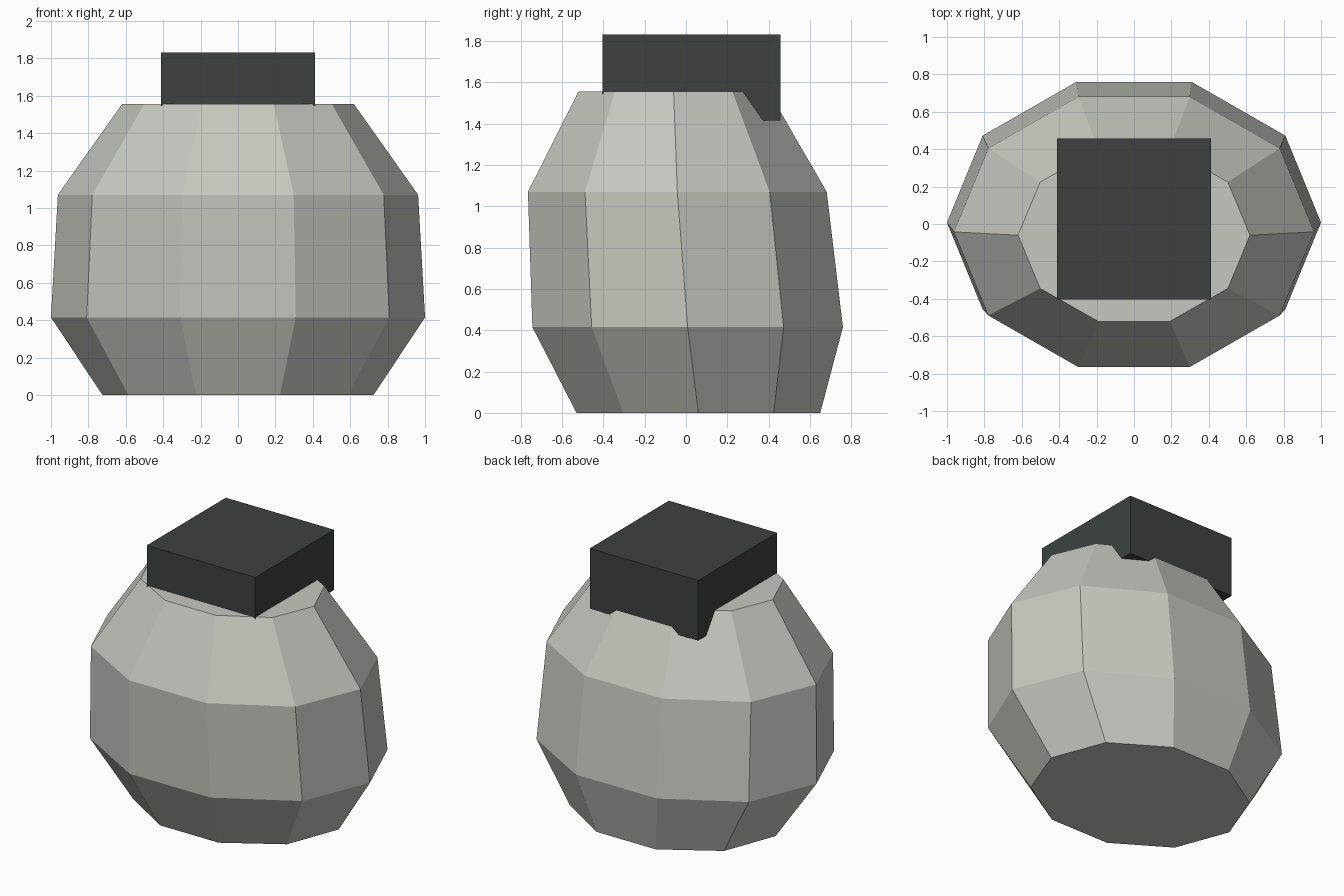
import bpy, bmesh, math

if "Cube" in bpy.data.objects:
    bpy.data.objects.remove(bpy.data.objects["Cube"])

def material(name, color):
    m = bpy.data.materials.new(name)
    m.diffuse_color = color
    m.use_nodes = True
    m.node_tree.nodes["Principled BSDF"].inputs["Base Color"].default_value = m.diffuse_color
    return m

def finish(bm, name, mat):
    bmesh.ops.recalc_face_normals(bm, faces=bm.faces)
    mesh = bpy.data.meshes.new(name)
    bm.to_mesh(mesh)
    bm.free()
    mesh.materials.append(mat)
    obj = bpy.data.objects.new(name, mesh)
    bpy.context.collection.objects.link(obj)
    return obj

SIDES = 10

# Jar body: ten-sided oval rings (height, x radius, y radius, y centre), leaning slightly forward
rings = [(0.0, 0.725, 0.62, 0.06),
         (0.415, 1.0, 0.79, 0.008),
         (1.07, 0.963, 0.76, -0.042),
         (1.555, 0.62, 0.484, -0.06)]
bm = bmesh.new()
loops = []
for z, rx, ry, cy in rings:
    angles = [2 * math.pi * i / SIDES for i in range(SIDES)]
    loops.append([bm.verts.new((rx * math.cos(a), cy + ry * math.sin(a), z)) for a in angles])
for low, high in zip(loops, loops[1:]):
    for i in range(SIDES):
        j = (i + 1) % SIDES
        bm.faces.new((low[i], low[j], high[j], high[i]))
bm.faces.new(loops[0][::-1])
bm.faces.new(loops[-1])
finish(bm, "jar_body", material("pale_grey", (0.56, 0.58, 0.52, 1)))

# Square lid: box sunk into the shoulder, overhanging at the back
bm = bmesh.new()
bmesh.ops.create_cube(bm, size=1)
bmesh.ops.scale(bm, verts=bm.verts, vec=(0.826, 0.86, 0.415))
bmesh.ops.translate(bm, verts=bm.verts, vec=(0, 0.027, 1.6225))
finish(bm, "lid", material("dark_grey", (0.045, 0.055, 0.05, 1)))
